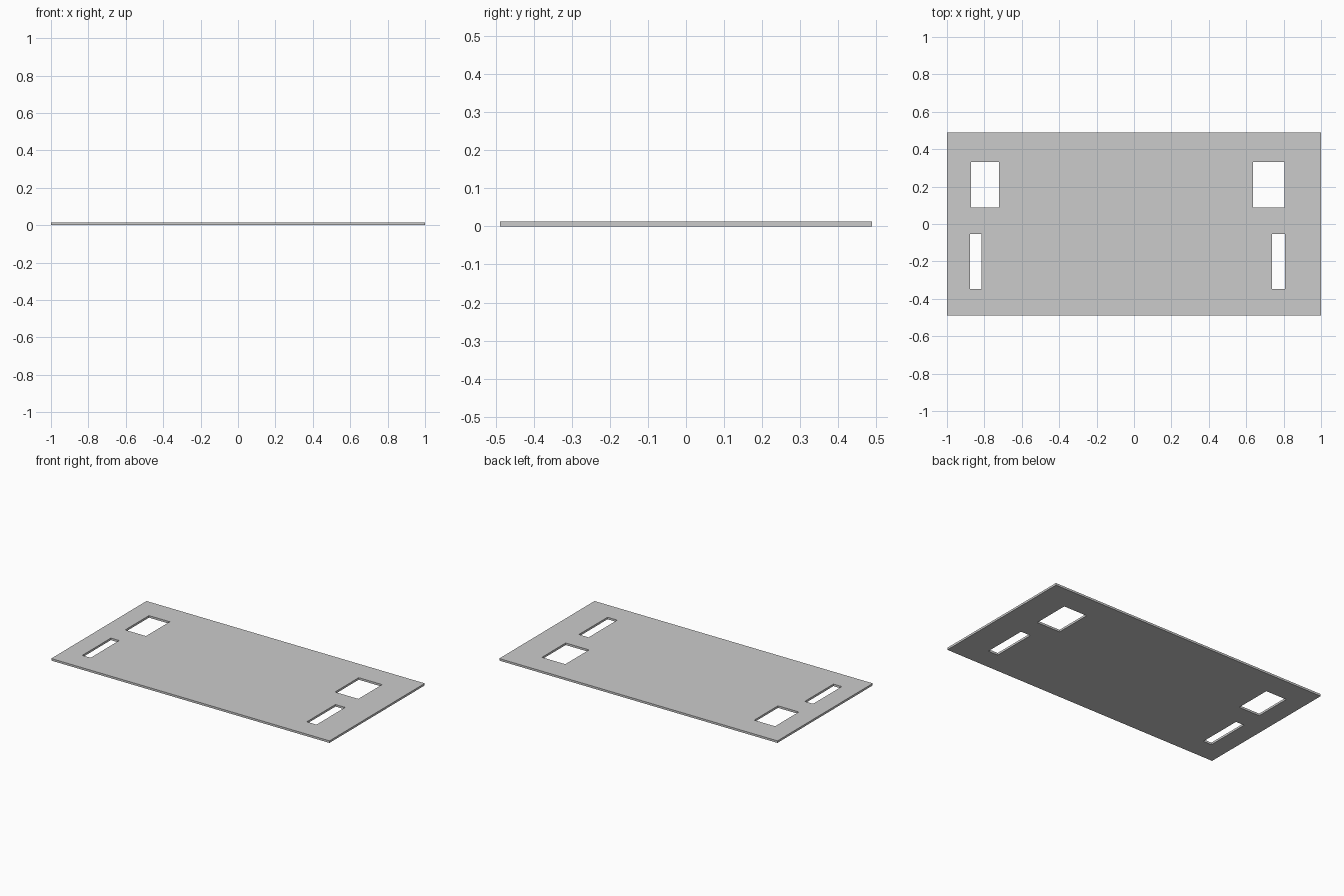
import bpy
import bmesh

if "Cube" in bpy.data.objects:
    bpy.data.objects.remove(bpy.data.objects["Cube"])

THICK = 0.0135

# Flat panel outline followed by its four cut-outs: x0, x1, y0, y1
RECTS = [
    (-1.0, 1.0, -0.489, 0.489),
    (-0.872, -0.722, 0.087, 0.331),   # left window
    (0.636, 0.804, 0.087, 0.331),     # right window
    (-0.876, -0.816, -0.348, -0.054),  # left slot
    (0.738, 0.808, -0.348, -0.054),   # right slot
]

curve = bpy.data.curves.new("panel_profile", "CURVE")
curve.dimensions = "2D"
curve.fill_mode = "BOTH"
curve.extrude = THICK / 2


def add_rect(x0, x1, y0, y1):
    spline = curve.splines.new("POLY")
    spline.points.add(3)
    for p, (x, y) in zip(spline.points, [(x0, y0), (x1, y0), (x1, y1), (x0, y1)]):
        p.co = (x, y, 0, 1)
    spline.use_cyclic_u = True


for rect in RECTS:
    add_rect(*rect)

# Turn the profile into a closed mesh panel standing on the ground
profile = bpy.data.objects.new("panel_profile", curve)
bpy.context.collection.objects.link(profile)
bpy.context.view_layer.update()
dg = bpy.context.evaluated_depsgraph_get()
mesh = bpy.data.meshes.new_from_object(profile.evaluated_get(dg))
bpy.data.objects.remove(profile)

bm = bmesh.new()
bm.from_mesh(mesh)
bmesh.ops.remove_doubles(bm, verts=bm.verts, dist=1e-5)
bmesh.ops.translate(bm, verts=bm.verts, vec=(0, 0, THICK / 2))
bmesh.ops.recalc_face_normals(bm, faces=bm.faces)
for f in bm.faces:
    f.smooth = False
bm.to_mesh(mesh)
bm.free()

panel = bpy.data.objects.new("slotted_panel", mesh)
bpy.context.collection.objects.link(panel)
